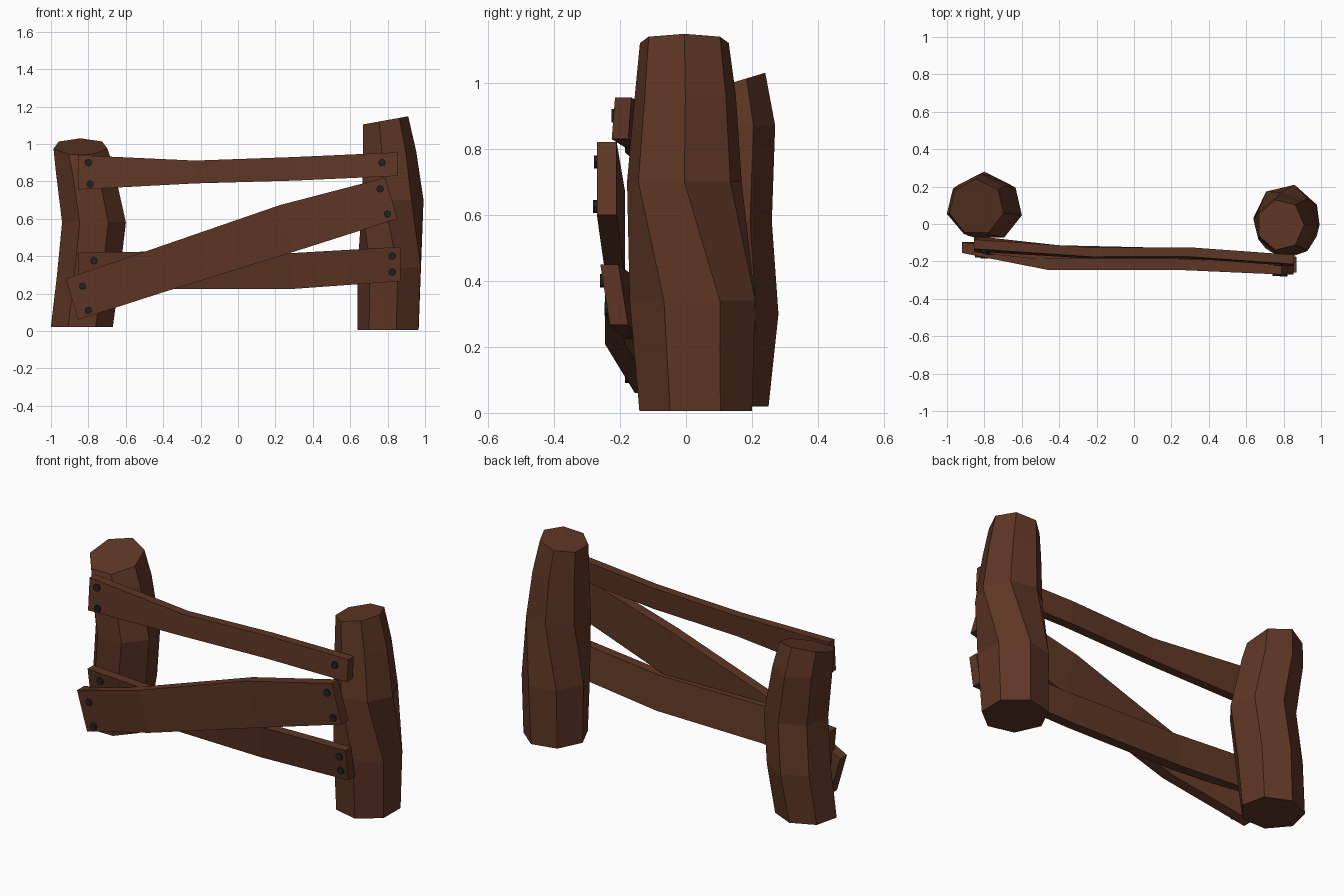
import bpy
import bmesh
from math import cos, sin, tau, radians
from mathutils import Matrix, Vector

if "Cube" in bpy.data.objects:
    bpy.data.objects.remove(bpy.data.objects["Cube"], do_unlink=True)


def make_material(name, color):
    mat = bpy.data.materials.new(name)
    mat.use_nodes = True
    mat.diffuse_color = color
    mat.node_tree.nodes["Principled BSDF"].inputs["Base Color"].default_value = color
    return mat


wood = make_material("brown wood", (0.11, 0.036, 0.018, 1))
iron = make_material("dark iron", (0.014, 0.016, 0.014, 1))


def finish(name, bm, mat):
    """Turn a bmesh into a flat shaded object with one material."""
    bmesh.ops.recalc_face_normals(bm, faces=bm.faces)
    mesh = bpy.data.meshes.new(name)
    bm.to_mesh(mesh)
    bm.free()
    mesh.materials.append(mat)
    obj = bpy.data.objects.new(name, mesh)
    bpy.context.collection.objects.link(obj)
    return obj


def loft(name, rings, mat):
    """Skin a list of equal point rings and cap both ends."""
    bm = bmesh.new()
    loops = [[bm.verts.new(point) for point in ring] for ring in rings]
    count = len(loops[0])
    for low, high in zip(loops, loops[1:]):
        for i in range(count):
            j = (i + 1) % count
            bm.faces.new((low[i], low[j], high[j], high[i]))
    bm.faces.new(loops[0])
    bm.faces.new(loops[-1])
    return finish(name, bm, mat)


def post(name, sections, tilt_x, tilt_y, sides=7):
    """Rough log; each section is z, centre x, centre y, radius x, radius y, twist."""
    rings = []
    for level, (z, cx, cy, rx, ry, twist) in enumerate(sections):
        is_top = level == len(sections) - 1
        ring = []
        for i in range(sides):
            angle = radians(twist) + tau * i / sides
            dx, dy = rx * cos(angle), ry * sin(angle)
            rise = dx * tilt_x + dy * tilt_y if is_top else 0
            ring.append((cx + dx, cy + dy, z + rise))
        rings.append(ring)
    return loft(name, rings, wood)


def plank(name, stations, nails, slant=0.0, lean=0.0, thickness=0.055):
    """Bent board; each station is x, centre z, half height, front y."""
    rings = []
    for x, z, half, y in stations:
        ring = []
        for side, depth in ((-1, 0), (1, 0), (1, thickness), (-1, thickness)):
            h = side * half
            ring.append((x + h * slant, y + h * lean + depth, z + h))
        rings.append(ring)
    loft(name, rings, wood)
    for number, (x, z) in enumerate(nails, 1):
        # nail heads sit on the front face at either end of the board
        a, b = stations[:2] if x < 0 else stations[-2:]
        t = (x - a[0]) / (b[0] - a[0])
        middle = a[1] + (b[1] - a[1]) * t
        y = a[3] + (b[3] - a[3]) * t + (z - middle) * lean
        nail(f"{name}_nail_{number}", Vector((x, y, z)))


def nail(name, location, radius=0.02):
    bm = bmesh.new()
    bmesh.ops.create_cone(bm, cap_ends=True, segments=8, radius1=radius,
                          radius2=radius, depth=0.024,
                          matrix=Matrix.Translation(location) @ Matrix.Rotation(radians(90), 4, "X"))
    finish(name, bm, iron)


# Posts, bottom to top
post("right_post", [
    (0.02, -0.835, 0.09, 0.17, 0.16, 90),
    (0.30, -0.80, 0.10, 0.172, 0.18, 90),
    (0.58, -0.77, 0.085, 0.175, 0.175, 90),
    (0.87, -0.82, 0.095, 0.16, 0.175, 90),
    (0.985, -0.842, 0.09, 0.148, 0.15, 90),
], tilt_x=0, tilt_y=0.3)

post("left_post", [
    (0.005, 0.81, 0.03, 0.172, 0.175, 25),
    (0.34, 0.817, 0.02, 0.178, 0.195, 25),
    (0.70, 0.82, -0.005, 0.172, 0.178, 0),
    (0.96, 0.803, -0.002, 0.15, 0.157, 0),
    (1.125, 0.783, -0.005, 0.127, 0.138, 0),
], tilt_x=0.18, tilt_y=0)

# Boards, from the right end to the left end
plank("top_board", [
    (-0.855, 0.848, 0.092, -0.14),
    (-0.23, 0.85, 0.061, -0.18),
    (0.30, 0.867, 0.063, -0.18),
    (0.855, 0.892, 0.063, -0.22),
], nails=[(-0.80, 0.90), (-0.79, 0.785), (0.77, 0.90)], lean=0.08, thickness=0.05)

plank("lower_board", [
    (-0.855, 0.32, 0.10, -0.135),
    (-0.40, 0.325, 0.10, -0.185),
    (0.28, 0.32, 0.096, -0.20),
    (0.868, 0.358, 0.092, -0.245),
], nails=[(-0.77, 0.375), (0.825, 0.40), (0.825, 0.315)], lean=-0.16)

plank("diagonal_board", [
    (-0.888, 0.17, 0.11, -0.155),
    (-0.43, 0.322, 0.114, -0.245),
    (0.26, 0.548, 0.125, -0.245),
    (0.82, 0.71, 0.11, -0.27),
], nails=[(-0.83, 0.24), (-0.80, 0.11), (0.76, 0.76), (0.80, 0.625)], slant=-0.29, thickness=0.06)
